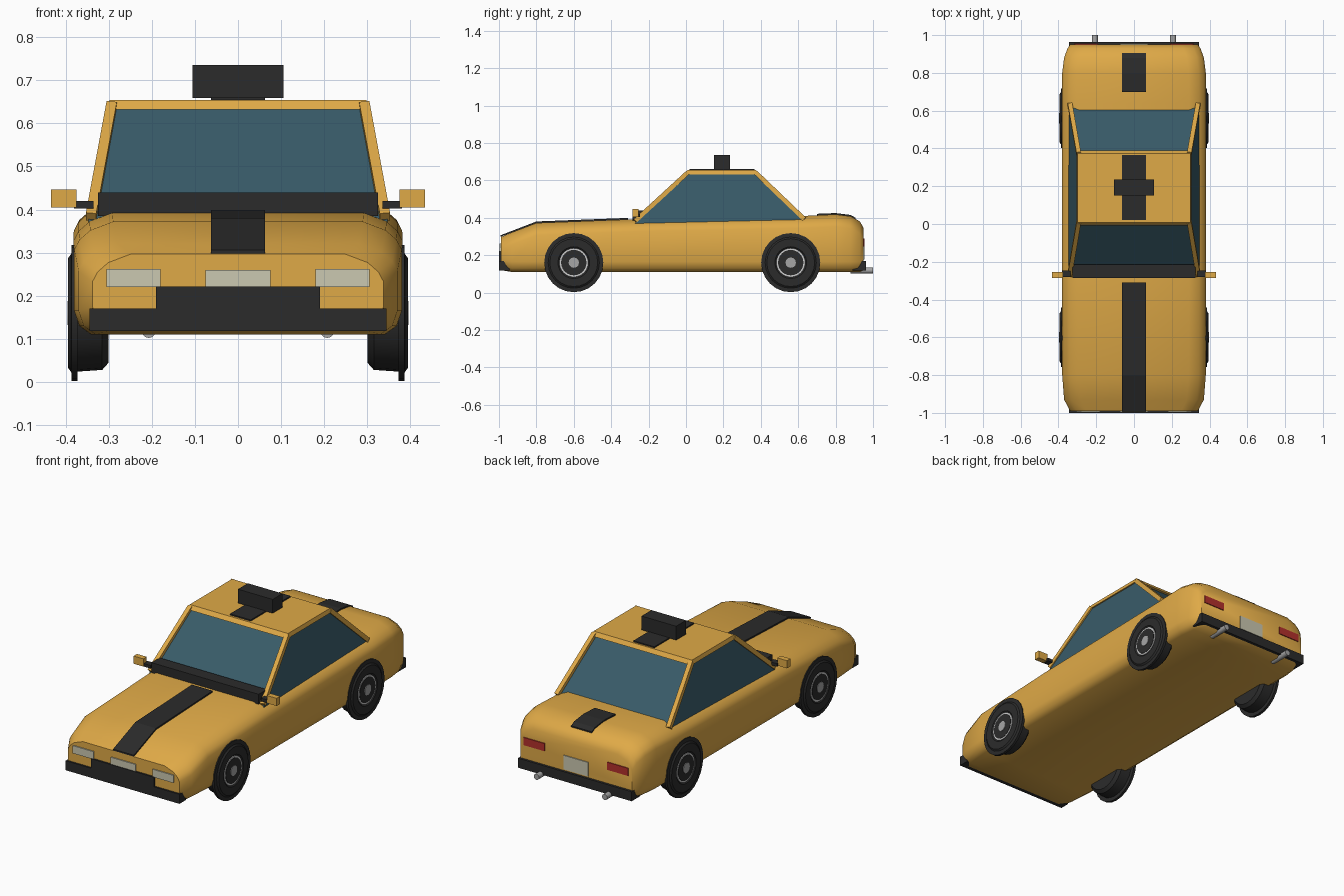
import bpy, bmesh, math
from mathutils import Vector

if "Cube" in bpy.data.objects:
    bpy.data.objects.remove(bpy.data.objects["Cube"], do_unlink=True)


def material(name, rgb):
    m = bpy.data.materials.new(name)
    m.use_nodes = True
    m.diffuse_color = (*rgb, 1)
    m.node_tree.nodes["Principled BSDF"].inputs["Base Color"].default_value = (*rgb, 1)
    return m


yellow = material("amber paint", (0.74, 0.40, 0.063))
black = material("black trim", (0.024, 0.024, 0.024))
glass = material("blue glass", (0.04, 0.105, 0.14))
cream = material("cream lamp", (0.60, 0.58, 0.44))
red = material("red lamp", (0.45, 0.03, 0.025))
metal = material("grey metal", (0.38, 0.38, 0.38))
silver = material("pale rim", (0.62, 0.62, 0.62))


def loft(name, rings, mat, smooth=None):
    """Skin a list of equal-length point rings and cap both ends."""
    bm = bmesh.new()
    loops = [[bm.verts.new(p) for p in ring] for ring in rings]
    n = len(loops[0])
    for a, b in zip(loops, loops[1:]):
        for i in range(n):
            j = (i + 1) % n
            bm.faces.new((a[i], a[j], b[j], b[i]))
    bm.faces.new(loops[0])
    bm.faces.new(loops[-1])
    bmesh.ops.recalc_face_normals(bm, faces=bm.faces)
    me = bpy.data.meshes.new(name)
    bm.to_mesh(me)
    bm.free()
    me.materials.append(mat)
    ob = bpy.data.objects.new(name, me)
    bpy.context.collection.objects.link(ob)
    if smooth:
        bpy.ops.object.select_all(action="DESELECT")
        ob.select_set(True)
        bpy.context.view_layer.objects.active = ob
        bpy.ops.object.shade_smooth_by_angle(angle=math.radians(smooth))
    return ob


def rect(x0, x1, y0, y1, z):
    return [(x0, y0, z), (x1, y0, z), (x1, y1, z), (x0, y1, z)]


def box(name, x, y, z, mat):
    return loft(name, [rect(*x, *y, z[0]), rect(*x, *y, z[1])], mat)


def bar(name, a, b, half, mat):
    """Square bar between two points."""
    a, b = Vector(a), Vector(b)
    d = (b - a).normalized()
    u = d.cross(Vector((1, 0, 0))).normalized() * half
    v = d.cross(u).normalized() * half
    return loft(name, [[p + u + v, p + u - v, p - u - v, p - u + v] for p in (a, b)], mat)


def lathe(name, centre, axis, profile, mat, n=24):
    """Turn (offset, radius) pairs about the x or y axis."""
    rings = []
    for off, r in profile:
        ring = []
        for k in range(n):
            t = math.tau * k / n
            c, s = r * math.cos(t), r * math.sin(t)
            p = (off, c, s) if axis == "x" else (c, off, s)
            ring.append(Vector(centre) + Vector(p))
        rings.append(ring)
    return loft(name, rings, mat, 35)


# Body shell: y, half width, top, bottom
stations = [
    (-0.99, 0.338, 0.297, 0.12), (-0.93, 0.370, 0.322, 0.11), (-0.80, 0.380, 0.372, 0.11),
    (-0.28, 0.382, 0.392, 0.11), (0.64, 0.382, 0.410, 0.11), (0.80, 0.380, 0.418, 0.11),
    (0.88, 0.370, 0.408, 0.11), (0.93, 0.352, 0.380, 0.11), (0.95, 0.338, 0.345, 0.12),
]


def section(y, w, top, bottom):
    half = [(w - 0.04, bottom), (w - 0.012, bottom + 0.02), (w, bottom + 0.055),
            (w, top - 0.065), (w - 0.012, top - 0.042), (w - 0.037, top - 0.02),
            (w - 0.09, top)]
    return [(x, y, z) for x, z in half] + [(-x, y, z) for x, z in reversed(half)]


loft("body", [section(*s) for s in stations], yellow, 50)

# Cabin: glasshouse, roof and corner pillars
loft("cabin_glass", [rect(-0.35, 0.35, -0.285, 0.655, 0.36),
                     rect(-0.295, 0.295, 0.012, 0.365, 0.64)], glass)
loft("roof", [rect(-0.304, 0.304, -0.008, 0.388, 0.632),
              rect(-0.298, 0.298, 0.008, 0.374, 0.654)], yellow)
for s, side in ((1, "left"), (-1, "right")):
    bar(f"front_pillar_{side}", (s * 0.341, -0.272, 0.383), (s * 0.293, 0.01, 0.642), 0.012, yellow)
    bar(f"rear_pillar_{side}", (s * 0.339, 0.633, 0.392), (s * 0.293, 0.372, 0.642), 0.012, yellow)
box("windscreen_cowl", (-0.325, 0.325), (-0.285, -0.215), (0.385, 0.44), black)


# Stripes following the bonnet, roof and boot
def stripe(name, path):
    w = 0.063
    loft(name, [[(-w, y, z - 0.001), (w, y, z - 0.001), (w, y, z + 0.007), (-w, y, z + 0.007)]
                for y, z in path], black)


stripe("bonnet_stripe", [(-0.992, 0.299), (-0.93, 0.323), (-0.80, 0.373), (-0.31, 0.392)])
stripe("roof_stripe", [(0.02, 0.654), (0.365, 0.654)])
stripe("boot_stripe", [(0.70, 0.414), (0.80, 0.418), (0.88, 0.408), (0.905, 0.394)])
box("roof_sign", (-0.105, 0.105), (0.15, 0.235), (0.659, 0.735), black)

# Bumpers
box("front_bumper", (-0.345, 0.345), (-1.0, -0.945), (0.118, 0.17), black)
box("front_bumper_centre", (-0.19, 0.19), (-1.0, -0.97), (0.165, 0.222), black)
box("rear_bumper", (-0.345, 0.345), (0.89, 0.963), (0.118, 0.17), black)

# Number plates
box("front_plate", (-0.075, 0.075), (-0.996, -0.988), (0.222, 0.26), cream)
box("rear_plate", (-0.075, 0.075), (0.947, 0.955), (0.178, 0.255), cream)

# Paired parts: lamps, exhausts, mirrors and wheels
tyre = [(0.30, 0.115), (0.315, 0.132), (0.372, 0.136), (0.372, 0.158), (0.386, 0.158),
        (0.387, 0.137), (0.394, 0.128), (0.394, 0.085), (0.387, 0.077)]
for s, side in ((1, "left"), (-1, "right")):
    def span(a, b):
        return tuple(sorted((s * a, s * b)))

    box(f"headlamp_{side}", span(0.18, 0.305), (-0.996, -0.985), (0.22, 0.262), cream)
    box(f"tail_lamp_{side}", span(0.19, 0.318), (0.944, 0.955), (0.246, 0.288), red)
    lathe(f"exhaust_{side}", (s * 0.207, 0, 0.118), "y", [(0.88, 0.016), (1.0, 0.016)], metal, 12)
    box(f"mirror_{side}", span(0.375, 0.434), (-0.285, -0.255), (0.405, 0.447), yellow)
    box(f"mirror_stub_{side}", span(0.335, 0.38), (-0.28, -0.245), (0.403, 0.42), black)
    for end, y in (("front", -0.60), ("rear", 0.56)):
        hub = (0, y, 0.16)
        lathe(f"{end}_tyre_{side}", hub, "x", [(s * o, r) for o, r in tyre], black)
        lathe(f"{end}_rim_ring_{side}", hub, "x", [(s * 0.38, 0.077), (s * 0.391, 0.077)], silver)
        lathe(f"{end}_wheel_disc_{side}", hub, "x", [(s * 0.38, 0.068), (s * 0.393, 0.068)], black)
        lathe(f"{end}_hub_{side}", hub, "x", [(s * 0.38, 0.028), (s * 0.396, 0.028)], metal, 12)
